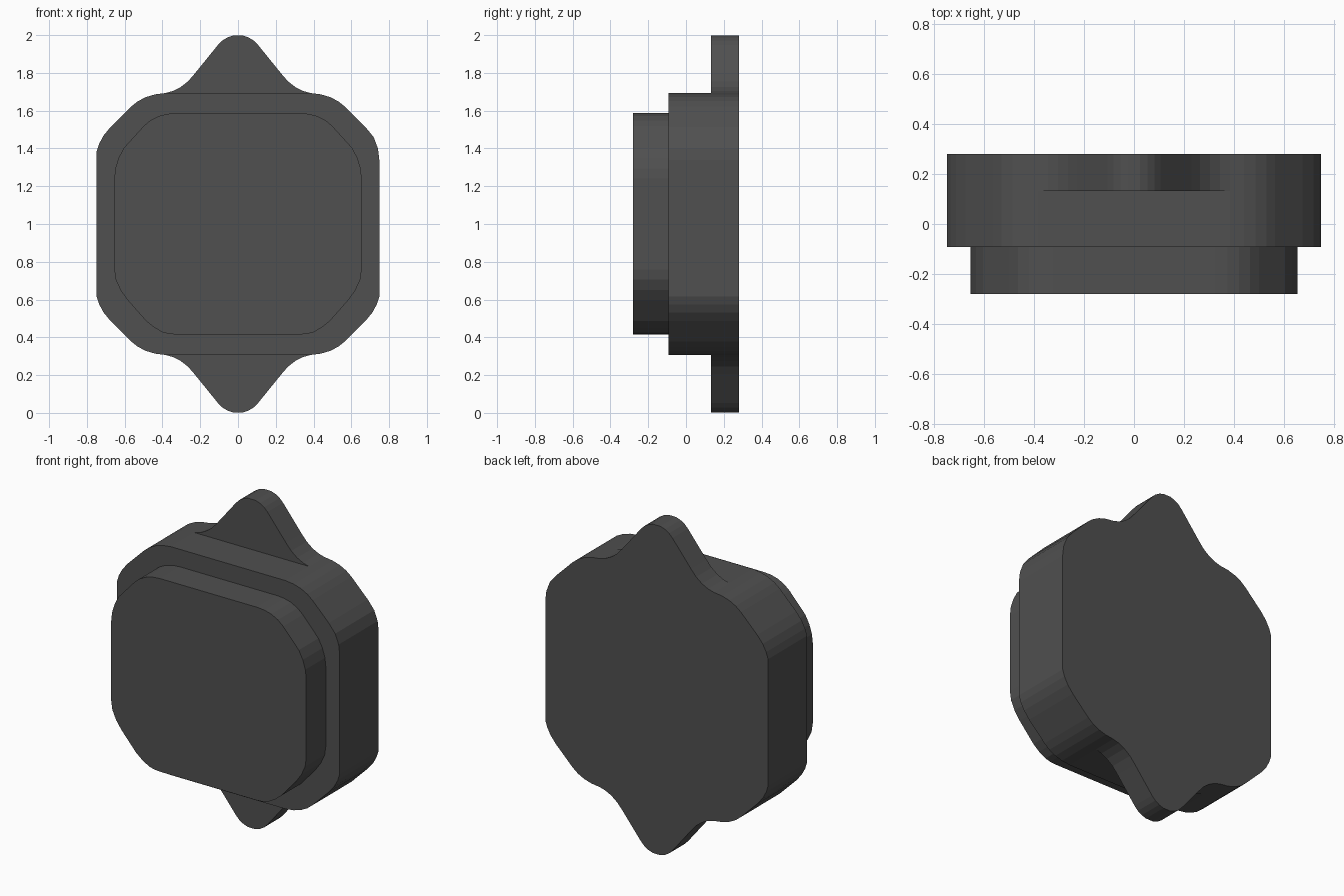
import bpy, bmesh

if "Cube" in bpy.data.objects:
    bpy.data.objects.remove(bpy.data.objects["Cube"])

CZ = 1.0                                  # height of the centre
Y_BACK, Y_EAR, Y_BODY, Y_FRONT = 0.281, 0.132, -0.093, -0.281

# Corner curves, from the vertical side round to the flat top (x, z from centre)
SHARP_SIDE = [(0.748, 0.385), (0.735, 0.425), (0.712, 0.468)]
SOFT_SIDE = [(0.748, 0.34), (0.741, 0.40), (0.718, 0.46)]
BODY_CORNER = [(0.675, 0.513), (0.565, 0.622), (0.53, 0.65), (0.487, 0.672),
               (0.44, 0.686), (0.385, 0.693)]
PLATE_TOP = [(0.655, 0.24), (0.649, 0.295), (0.632, 0.35), (0.605, 0.402),
             (0.50, 0.518), (0.465, 0.548), (0.42, 0.571), (0.375, 0.583), (0.325, 0.587)]
PLATE_BOTTOM = [(0.655, 0.24), (0.647, 0.295), (0.622, 0.35), (0.585, 0.402),
                (0.487, 0.513), (0.445, 0.547), (0.40, 0.573), (0.365, 0.582), (0.325, 0.585)]
EAR_HALF = [(0.345, 0.704), (0.305, 0.724), (0.265, 0.755), (0.23, 0.795),
            (0.106, 0.948), (0.083, 0.971), (0.055, 0.988), (0.025, 0.998)]

# Dark charcoal colour
charcoal = bpy.data.materials.new("charcoal")
charcoal.diffuse_color = (0.08, 0.08, 0.08, 1)
charcoal.use_nodes = True
charcoal.node_tree.nodes["Principled BSDF"].inputs["Base Color"].default_value = charcoal.diffuse_color


def flip(points, sx=1, sz=1):
    return [(x * sx, z * sz) for x, z in points]


def outline(tr, tl, bl, br, ear=()):
    """Join four corner curves counter-clockwise, with optional ears top and bottom."""
    top = list(ear) + flip(reversed(ear), -1)
    return (tr + top + flip(reversed(tl), -1) + flip(bl, -1, -1)
            + flip(top, -1, -1) + flip(reversed(br), 1, -1))


def loop(bm, points, y):
    return [bm.verts.new((x, y, z + CZ)) for x, z in points]


def wall(bm, points, y0, y1):
    a, b = loop(bm, points, y0), loop(bm, points, y1)
    for i in range(len(a)):
        j = (i + 1) % len(a)
        bm.faces.new((a[i], a[j], b[j], b[i]))


def cap(bm, points, y):
    bm.faces.new(loop(bm, points, y))


def finish(bm, name):
    bmesh.ops.remove_doubles(bm, verts=bm.verts, dist=0.0005)
    bmesh.ops.recalc_face_normals(bm, faces=bm.faces)
    mesh = bpy.data.meshes.new(name)
    bm.to_mesh(mesh)
    bm.free()
    mesh.materials.append(charcoal)
    bpy.context.collection.objects.link(bpy.data.objects.new(name, mesh))


sharp, soft = SHARP_SIDE + BODY_CORNER, SOFT_SIDE + BODY_CORNER
body = outline(soft, sharp, sharp, sharp)
flange = outline(soft, sharp, sharp, sharp, EAR_HALF)
plate = outline(PLATE_TOP, PLATE_TOP, PLATE_BOTTOM, PLATE_BOTTOM)

# Housing: eared back flange and the plain body in front of it
bm = bmesh.new()
wall(bm, body, Y_BODY, Y_EAR)
wall(bm, flange, Y_EAR, Y_BACK)
cap(bm, flange, Y_BACK)
root = BODY_CORNER[-1:]
ear = root + EAR_HALF + flip(reversed(root + EAR_HALF), -1)
cap(bm, ear, Y_EAR)
cap(bm, flip(ear, 1, -1), Y_EAR)

# Flat shoulder around the front plate
edges = []
for ring in (body, plate):
    v = loop(bm, ring, Y_BODY)
    edges += [bm.edges.new((v[i - 1], v[i])) for i in range(len(v))]
bmesh.ops.triangle_fill(bm, edges=edges, use_beauty=True, use_dissolve=False,
                        normal=(0, -1, 0))
finish(bm, "housing")

# Raised front plate
bm = bmesh.new()
wall(bm, plate, Y_FRONT, Y_BODY)
cap(bm, plate, Y_FRONT)
finish(bm, "front_plate")
